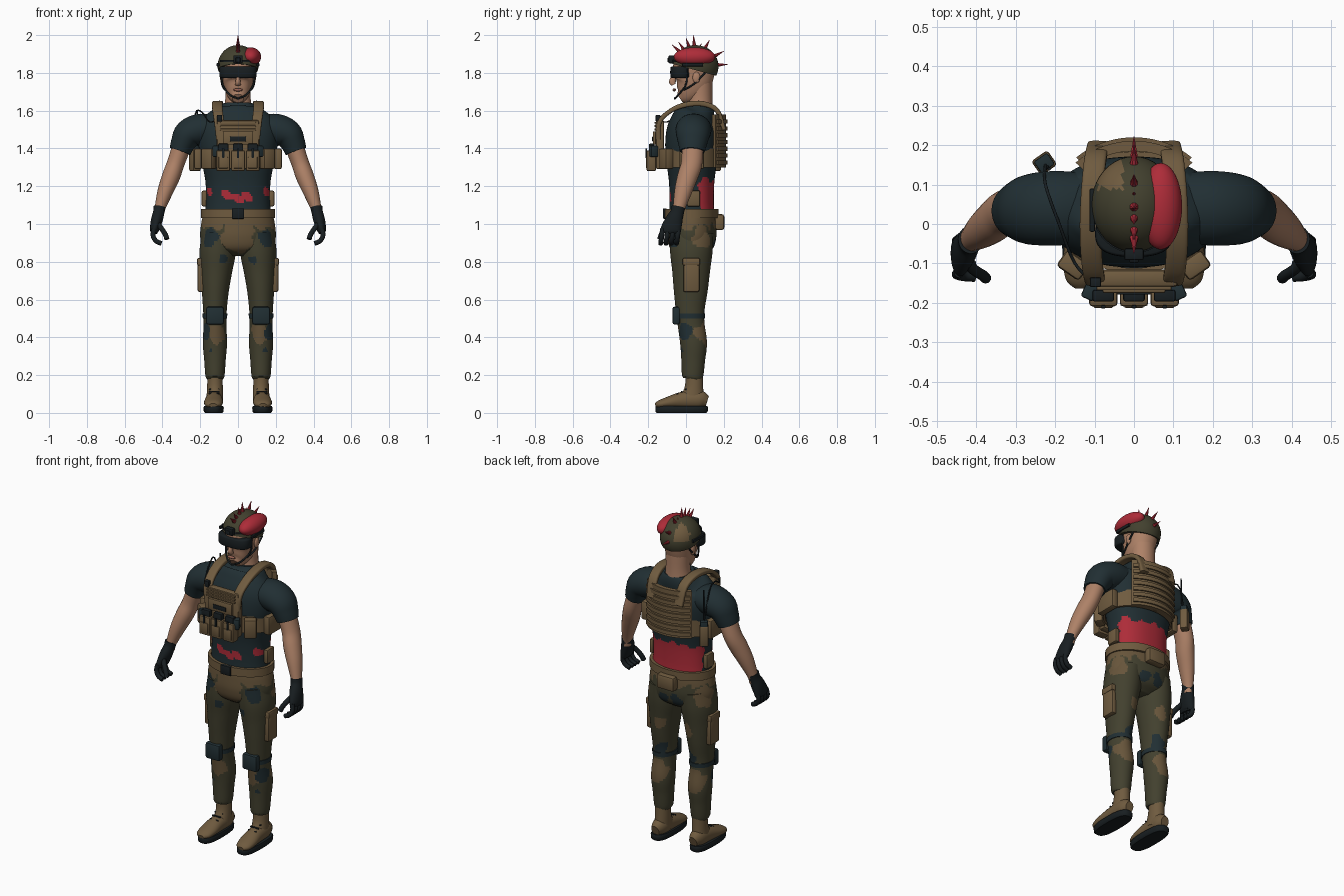
import bpy, bmesh, math
from mathutils import Vector, Matrix

cube = bpy.data.objects.get("Cube")
if cube:
    bpy.data.objects.remove(cube, do_unlink=True)

COLOURS = {
    "skin": (0.42, 0.22, 0.135), "lips": (0.30, 0.12, 0.085), "tan": (0.16, 0.105, 0.05),
    "olive": (0.055, 0.052, 0.028), "camo brown": (0.135, 0.09, 0.043),
    "dark teal": (0.015, 0.028, 0.033), "charcoal": (0.009, 0.013, 0.015), "red": (0.42, 0.025, 0.04),
}
MATERIALS = {}
for label, rgb in COLOURS.items():
    m = bpy.data.materials.new(label)
    m.use_nodes = True
    m.diffuse_color = (*rgb, 1)
    shader = next(node for node in m.node_tree.nodes if node.type == 'BSDF_PRINCIPLED')
    shader.inputs["Base Color"].default_value = (*rgb, 1)
    shader.inputs["Roughness"].default_value = 0.8
    MATERIALS[label] = m


def finish(name, bm, colour, rule=None):
    """Turn a bmesh into an object; rule maps a face centre to a colour name."""
    slots = [colour]
    bmesh.ops.recalc_face_normals(bm, faces=bm.faces[:])
    if rule:
        for face in bm.faces:
            wanted = rule(face.calc_center_median()) or colour
            if wanted not in slots:
                slots.append(wanted)
            face.material_index = slots.index(wanted)
    mesh = bpy.data.meshes.new(name)
    bm.to_mesh(mesh)
    bm.free()
    for slot in slots:
        mesh.materials.append(MATERIALS[slot])
    mesh.shade_smooth()
    mesh.set_sharp_from_angle(angle=math.radians(42))
    obj = bpy.data.objects.new(name, mesh)
    bpy.context.collection.objects.link(obj)
    return obj


def smooth_path(sections, sub):
    p = [Vector(s) for s in sections]
    p = [p[0] * 2 - p[1]] + p + [p[-1] * 2 - p[-2]]
    out = []
    for a, b, c, d in zip(p, p[1:], p[2:], p[3:]):
        for k in range(sub):
            t = k / sub
            out.append(b + (c - a) * (t / 2) + (a * 2 - b * 5 + c * 4 - d) * (t * t / 2)
                       + (b * 3 - a - c * 3 + d) * (t ** 3 / 2))
    return out + [p[-2]]


def loft(name, colour, sections, n=24, sub=4, power=2, ref=(0, 1, 0), side=1, rule=None):
    """Skin oval rings (x, y, z, width, depth) along a smooth path."""
    path = smooth_path(sections, sub)
    centres = [Vector(s[:3]) for s in path]
    bm = bmesh.new()
    rings = []
    for i, s in enumerate(path):
        t = (centres[min(i + 1, len(path) - 1)] - centres[max(i - 1, 0)]).normalized()
        v = Vector(ref)
        v = (v - t * v.dot(t)).normalized()
        u = v.cross(t)
        ring = []
        for k in range(n):
            a = math.tau * (k + 0.5) / n
            c, d = (math.copysign(abs(f) ** (2 / power), f) for f in (math.cos(a), math.sin(a)))
            co = centres[i] + u * c * max(s[3], 0.001) + v * d * max(s[4], 0.001)
            ring.append(bm.verts.new((co.x * side, co.y, co.z)))
        rings.append(ring)
    for r, q in zip(rings, rings[1:]):
        for k in range(n):
            bm.faces.new((r[k], r[(k + 1) % n], q[(k + 1) % n], q[k]))
    bm.faces.new(rings[0])
    bm.faces.new(rings[-1])
    return finish(name, bm, colour, rule)


def tube(name, colour, points, r, side=1, ref=(1, 0, 0)):
    return loft(name, colour, [(*p, r, r) for p in points], n=10, ref=ref, side=side)


def box(name, colour, centre, size, bevel=0.006, turn=0):
    bm = bmesh.new()
    bmesh.ops.create_cube(bm, size=1, matrix=Matrix.Diagonal((*size, 1)))
    bmesh.ops.bevel(bm, geom=bm.edges[:], offset=min(bevel, min(size) / 3), segments=2, profile=0.5, affect='EDGES')
    bm.transform(Matrix.Translation(centre) @ Matrix.Rotation(math.radians(turn), 4, 'Z'))
    return finish(name, bm, colour)


def ball(name, colour, centre, radii, cut=None, rule=None):
    bm = bmesh.new()
    bmesh.ops.create_uvsphere(bm, u_segments=40, v_segments=24, radius=1,
                              matrix=Matrix.Translation(centre) @ Matrix.Diagonal((*radii, 1)))
    if cut:
        bmesh.ops.bisect_plane(bm, geom=bm.verts[:] + bm.edges[:] + bm.faces[:],
                               plane_co=cut[0], plane_no=cut[1], clear_inner=True)
        bmesh.ops.holes_fill(bm, edges=bm.edges[:])
    return finish(name, bm, colour, rule)


def wrap(name, colour, start, end, low, high, rx, ry, thick, cy=0.03, steps=40):
    """Curved slab around the body between two angles (front is -90)."""
    bm = bmesh.new()
    rows = []
    for i in range(steps + 1):
        a = math.radians(start + (end - start) * i / steps)
        rows.append([bm.verts.new(((rx + o) * math.cos(a), cy + (ry + o) * math.sin(a), z))
                     for o, z in ((0, low), (thick, low), (thick, high), (0, high))])
    for r, q in zip(rows, rows[1:]):
        for k in range(4):
            bm.faces.new((r[k], r[(k + 1) % 4], q[(k + 1) % 4], q[k]))
    bm.faces.new(rows[0])
    bm.faces.new(rows[-1])
    return finish(name, bm, colour)


def wobble(c):
    return math.sin(c.x * 55 + c.z * 30) * math.cos(c.z * 48 + c.y * 35)


# Camouflage: rounded patches, the same on both legs
PATCHES = [("dark teal", (.15, -.08, .93), .05), ("dark teal", (.075, -.08, .81), .026),
           ("dark teal", (.175, -.01, .43), .04), ("dark teal", (.15, -.03, .33), .015),
           ("dark teal", (.09, .11, .55), .05), ("dark teal", (.04, .14, .9), .035),
           ("camo brown", (0, -.09, .93), .085), ("camo brown", (.13, .1, .42), .07),
           ("camo brown", (.11, -.04, .42), .05), ("camo brown", (.2, .09, .93), .06),
           ("camo brown", (.08, .13, .72), .04)]


def camouflage(c):
    here = Vector((abs(c.x), c.y, c.z))
    for colour, spot, r in PATCHES:
        if (here - Vector(spot)).length < r * (1 + 0.25 * wobble(c)):
            return colour
    return "camo brown" if c.z > 0.985 + 0.025 * wobble(c) else None


def torn_shirt(c):
    if c.y > 0.075 + 0.015 * wobble(c) and 1.07 < c.z < 1.235 + 0.02 * wobble(c):
        return "red"
    if c.y < 0:
        for x, z, w in ((-.06, 1.155, .03), (0, 1.135, .035), (.05, 1.145, .03), (.15, 1.17, .018), (-.15, 1.17, .014)):
            if math.hypot((c.x - x) / w, (c.z - z + (c.x - x) * 0.4) / 0.024) < 1:
                return "red"


# Shirt, neck and head
loft("shirt", "dark teal", [(0, .03, 1.04, .175, .12), (0, .03, 1.12, .17, .117), (0, .03, 1.22, .172, .12),
     (0, .03, 1.32, .19, .132), (0, .03, 1.42, .21, .14), (0, .035, 1.5, .212, .135), (0, .045, 1.56, .18, .115),
     (0, .06, 1.6, .12, .092), (0, .065, 1.635, .08, .075)], n=112, sub=10, power=2.3, rule=torn_shirt)
loft("neck", "skin", [(0, .07, 1.58, .08, .075), (0, .075, 1.66, .068, .065), (0, .075, 1.76, .07, .065)])
loft("head", "skin", [(0, -.032, 1.665, .03, .026), (0, -.005, 1.685, .054, .058), (0, .028, 1.73, .074, .093),
     (0, .04, 1.78, .082, .106), (0, .045, 1.85, .086, .11), (0, .05, 1.92, .05, .07)], n=40, power=2.2)
loft("nose", "skin", [(0, -.058, 1.79, .008, .012), (0, -.072, 1.755, .013, .018), (0, -.066, 1.737, .015, .012)])
ball("mouth", "lips", (0, -.062, 1.71), (.025, .009, .008))
loft("goggles", "charcoal", [(0, -.025, z, .098 - e, .058 - e) for z, e in
     ((1.774, .006), (1.782, 0), (1.825, 0), (1.833, .006))], n=40, power=2.6, sub=2)

# Helmet with its growth and crest of spikes
ball("helmet", "olive", (0, .05, 1.835), (.108, .122, .112), cut=((0, -.07, 1.847), (0, .065, .24)),
     rule=lambda c: "tan" if -.09 < c.x < -.03 and c.y > .09 and c.z > 1.85 else None)
ball("helmet_growth", "red", (.068, .045, 1.885), (.054, .11, .05))
box("helmet_mount", "charcoal", (0, -.077, 1.872), (.05, .03, .042))
box("helmet_mount_clip", "charcoal", (0, -.09, 1.868), (.025, .015, .025), .003)
wrap("helmet_front_band", "charcoal", -150, -30, 1.858, 1.868, .107, .12, .004, cy=.05)
core = Vector((0, .05, 1.835))
for i, (y, z) in enumerate([(-.075, 1.95), (-.04, 1.965), (0, 1.985), (.04, 2), (.08, 1.955),
                            (.125, 1.975), (.2, 1.915), (.222, 1.845)]):
    tip = Vector((0, y, z))
    base = core.lerp(tip, 0.58)
    loft(f"spike_{i}", "red", [(*base, .015, .015), (*base.lerp(tip, .45), .008, .008), (*tip, .001, .001)],
         n=8, sub=1, ref=(1, 0, 0))

for side, tag in ((1, "left"), (-1, "right")):
    # Head gear
    ball(f"{tag}_ear", "skin", (side * .085, .055, 1.775), (.01, .02, .03))
    box(f"{tag}_helmet_rail", "charcoal", (side * .106, .035, 1.843), (.014, .11, .018), .004)
    tube(f"{tag}_front_chin_strap", "charcoal", [(.088, .005, 1.82), (.082, 0, 1.74), (.045, -.04, 1.685),
         (0, -.06, 1.664)], .005, side)
    tube(f"{tag}_rear_chin_strap", "charcoal", [(.09, .1, 1.8), (.085, .04, 1.74), (.07, -.012, 1.71)], .005, side)

    # Arms and gloves
    loft(f"{tag}_sleeve", "dark teal", [(.12, .04, 1.505, .07, .09), (.2, .04, 1.5, .084, .095),
         (.262, .037, 1.475, .079, .09), (.29, .035, 1.43, .066, .078), (.307, .033, 1.385, .058, .066)],
         n=32, side=side)
    loft(f"{tag}_arm", "skin", [(.295, .036, 1.42, .05, .058), (.33, .03, 1.32, .047, .056),
         (.355, .008, 1.25, .048, .054), (.386, -.016, 1.17, .041, .046), (.414, -.038, 1.08, .028, .032),
         (.42, -.045, 1.04, .026, .03)], side=side)
    loft(f"{tag}_glove", "charcoal", [(.415, -.04, 1.09, .032, .036), (.42, -.047, 1.06, .03, .036),
         (.43, -.063, 1.02, .031, .046), (.442, -.08, .97, .024, .054), (.443, -.083, .95, .015, .045)], side=side)
    for i in range(4):
        y = -.04 - i * .028
        tube(f"{tag}_finger_{i}", "charcoal", [(.444, y, .975), (.45, y - .004, .94), (.434, y - .008, .91),
             (.405, y - .01, .897)], .013, side, ref=(0, 1, 0))
    tube(f"{tag}_thumb", "charcoal", [(.43, -.09, 1.01), (.408, -.115, .98), (.385, -.13, .945), (.376, -.138, .92)],
         .014, side, ref=(0, 1, 0))

    # Legs, pockets and knee pads
    loft(f"{tag}_trouser_leg", "olive", [(.1, .03, .95, .09, .115), (.108, .028, .85, .096, .112),
         (.115, .027, .75, .084, .1), (.12, .025, .65, .072, .09), (.122, .022, .55, .063, .077),
         (.122, .027, .47, .06, .071), (.122, .04, .37, .064, .071), (.122, .038, .28, .057, .063),
         (.122, .035, .2, .051, .057), (.122, .033, .18, .044, .05)], n=64, sub=9, side=side, rule=camouflage)
    box(f"{tag}_cargo_pocket", "tan", (side * .196, .028, .73), (.035, .085, .18), .01)
    box(f"{tag}_cargo_flap", "tan", (side * .199, .028, .8), (.036, .092, .04), .008)
    box(f"{tag}_knee_pad", "dark teal", (side * .122, -.052, .515), (.095, .04, .095), .012)
    loft(f"{tag}_knee_strap", "dark teal", [(.122, .023, .5, .065, .078), (.122, .023, .525, .066, .079)], side=side)

    # Boots
    loft(f"{tag}_boot_shaft", "tan", [(.122, .044, .21, .04, .046), (.122, .042, .13, .042, .05),
         (.124, .03, .06, .045, .07)], side=side)
    loft(f"{tag}_boot_foot", "tan", [(.125, .112, .06, .025, .03), (.125, .07, .07, .043, .05),
         (.127, -.02, .066, .046, .046), (.13, -.09, .055, .05, .032), (.132, -.14, .045, .042, .022),
         (.132, -.162, .04, .02, .01)], ref=(0, 0, 1), side=side)
    loft(f"{tag}_sole", "charcoal", [(.129, -.023, z, .05 + e, .136 + e) for z, e in
         ((0, -.004), (.006, .002), (.028, .004), (.036, 0))], n=40, sub=1, power=2.7, side=side)
    for i in range(3):
        box(f"{tag}_lace_{i}", "charcoal", (side * .126, -.045 + i * .022, .1 + i * .012), (.055, .008, .008), .002)

    # Vest shoulder straps, side pouches and belt pouches
    loft(f"{tag}_shoulder_strap", "tan", [(.09, -.145, 1.45, .012, .026), (.1, -.14, 1.54, .012, .026),
         (.108, -.08, 1.6, .012, .027), (.11, 0, 1.632, .014, .028), (.106, .09, 1.636, .014, .028),
         (.098, .165, 1.6, .013, .028), (.09, .2, 1.5, .012, .028)], n=20, power=4, ref=(1, 0, 0), side=side)
    box(f"{tag}_side_pouch", "tan", (side * .212, .03, 1.345), (.04, .13, .11), .01)
    box(f"{tag}_front_side_pouch", "tan", (side * .155, -.105, 1.345), (.07, .05, .11), .01, side * 35)
    box(f"{tag}_chest_pouch", "dark teal", (side * .112, -.172, 1.385), (.035, .04, .06), .006, side * 25)
    box(f"{tag}_belt_pouch", "tan", (side * .178, .04, 1.135), (.028, .07, .085), .01)

# Trouser seat and belt
loft("trouser_seat", "olive", [(0, .03, 1.06, .182, .125), (0, .03, 1, .195, .13), (0, .03, .93, .2, .13),
     (0, .03, .87, .18, .112), (0, .03, .83, .11, .06)], n=112, sub=8, rule=camouflage)
wrap("belt", "tan", 0, 360, 1.032, 1.08, .178, .126, .017, steps=64)
box("belt_buckle", "charcoal", (0, -.112, 1.055), (.065, .02, .055), .005)
box("belt_rear_pouch", "tan", (0, .178, 1.01), (.115, .05, .085), .014)

# Plate carrier
wrap("waist_wrap", "tan", 0, 360, 1.3, 1.4, .195, .142, .012, steps=64)
box("front_plate", "tan", (0, -.138, 1.42), (.225, .045, .26), .012)
box("chest_panel", "tan", (0, -.166, 1.455), (.16, .018, .07), .005)
box("chest_patch", "charcoal", (0, -.176, 1.45), (.085, .006, .025), .002)
for i in range(3):
    x = (i - 1) * .078
    box(f"chest_webbing_{i}", "tan", (0, -.162, 1.5 + i * .018), (.19, .012, .01), .003)
    box(f"magazine_pouch_{i}", "tan", (x, -.184, 1.335), (.072, .05, .11), .008)
    box(f"pouch_flap_{i}", "tan", (x, -.207, 1.325), (.05, .012, .06), .004)
    box(f"magazine_{i}", "charcoal", (x, -.182, 1.395), (.055, .03, .06), .006)
    box(f"pouch_tab_{i}", "charcoal", (x, -.21, 1.375), (.012, .008, .05), .002)
wrap("back_plate", "tan", 44, 136, 1.3, 1.58, .18, .155, .026)
for i in range(7):
    wrap(f"back_webbing_{i}", "tan", 47, 133, 1.315 + i * .036, 1.337 + i * .036, .206, .181, .009)

# Radio with antenna and cable
box("radio_pouch", "tan", (-.228, .155, 1.34), (.05, .045, .12), .008, 35)
box("radio", "dark teal", (-.228, .155, 1.4), (.042, .036, .05), .005, 35)
tube("antenna", "charcoal", [(-.22, .145, 1.41), (-.217, .142, 1.5), (-.215, .14, 1.6)], .004)
tube("radio_cable", "charcoal", [(-.225, .15, 1.42), (-.225, .1, 1.585), (-.19, 0, 1.592), (-.15, -.1, 1.54),
     (-.1, -.15, 1.56)], .004)
box("talk_button", "charcoal", (-.098, -.148, 1.56), (.028, .025, .035), .004)
